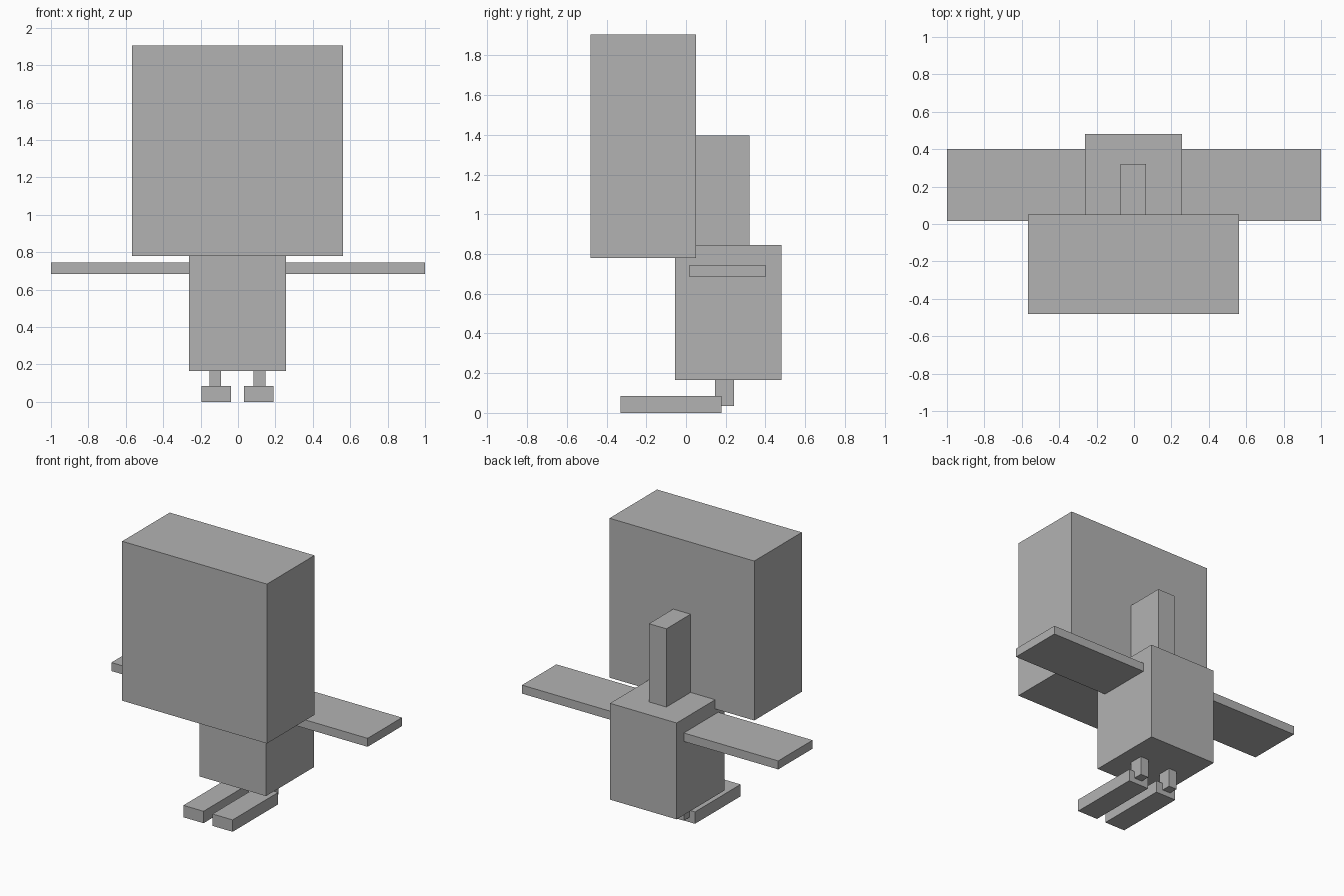
import bpy

default_cube = bpy.data.objects.get("Cube")
if default_cube:
    bpy.data.objects.remove(default_cube, do_unlink=True)

# Single plain grey
grey = bpy.data.materials.new("plain_grey")
grey.use_nodes = True
colour = (0.45, 0.45, 0.45, 1)
grey.diffuse_color = colour
grey.node_tree.nodes["Principled BSDF"].inputs["Base Color"].default_value = colour

CENTRE = -0.003  # symmetry line of the body


def box(name, x, y, z):
    """Box spanning the given (low, high) ranges."""
    ranges = [sorted(r) for r in (x, y, z)]
    bpy.ops.mesh.primitive_cube_add(size=1)
    obj = bpy.context.object
    obj.name = obj.data.name = name
    for v in obj.data.vertices:
        v.co = [lo + (c + 0.5) * (hi - lo) for c, (lo, hi) in zip(v.co, ranges)]
    obj.data.materials.append(grey)
    return obj


def centred(half):
    return (CENTRE - half, CENTRE + half)


# Head, body and the upright post behind the head
box("head", centred(0.565), (-0.48, 0.05), (0.78, 1.905))
box("body", centred(0.26), (-0.055, 0.48), (0.165, 0.845))
box("back_post", centred(0.068), (0.04, 0.32), (0.80, 1.397))

# Paired limbs
for side, s in (("left", 1), ("right", -1)):
    def span(a, b):
        return (CENTRE + s * a, CENTRE + s * b)

    box(side + "_arm", (CENTRE + s * 0.25, s), (0.017, 0.40), (0.684, 0.744))
    box(side + "_leg", span(0.087, 0.149), (0.145, 0.242), (0.035, 0.175))
    box(side + "_foot", span(0.035, 0.192), (-0.33, 0.178), (0, 0.084))
